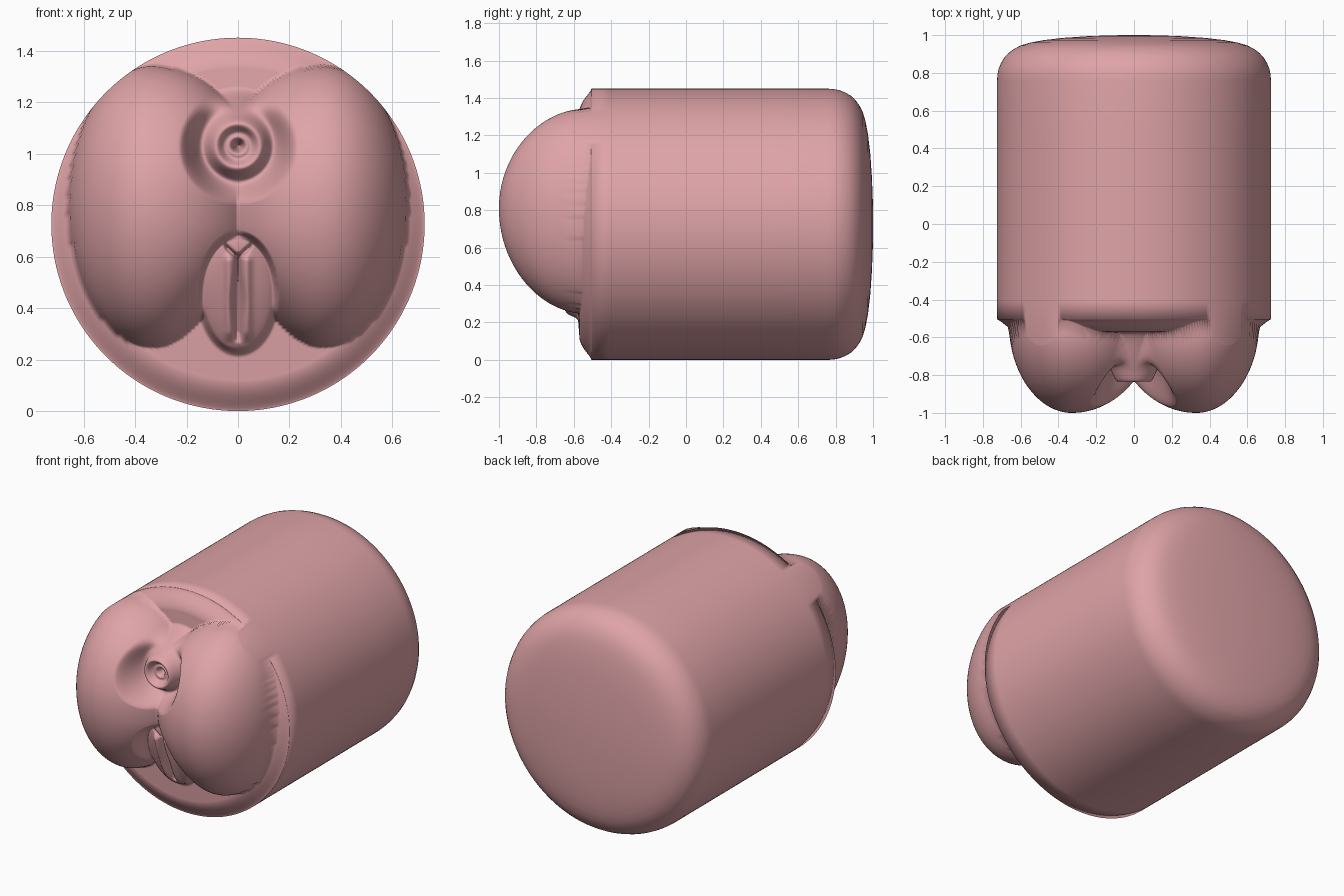
import bpy, bmesh, math

cube = bpy.data.objects.get("Cube")
if cube:
    bpy.data.objects.remove(cube, do_unlink=True)

SEGMENTS = 360
RADIUS = 0.725
CENTRE_Z = 0.725

skin = bpy.data.materials.new("soft_pink")
skin.use_nodes = True
colour = (0.74, 0.37, 0.39, 1)
skin.diffuse_color = colour
skin.node_tree.nodes["Principled BSDF"].inputs["Base Color"].default_value = colour


def step(a, b, v):
    t = min(1, max(0, (v - a) / (b - a)))
    return t * t * (3 - 2 * t)


def mix(a, b, t):
    return a + (b - a) * t


def soft_max(a, b, k):
    t = max(k - abs(a - b), 0) / k
    return max(a, b) + t * t * k / 4


def bump(v, width):
    return math.exp(-(v / width) ** 2)


# Rounded front rim of the cylinder
def base_depth(r):
    if r < 0.6:
        return 0.57 + 0.025 * (1 - (r / 0.6) ** 2)
    u = min(1, (r - 0.6) / (RADIUS - 0.6))
    return 0.43 + 0.14 * (1 - u * u) ** 0.7


# One of the two large rounded lobes; x is measured towards its own side
def lobe_depth(x, z):
    inner = mix(0.30, 0.43, step(0.25, 0.72, z))
    dx = (x - 0.33) / (0.33 if x > 0.33 else inner)
    dz = (z - 0.81) / (0.53 if z > 0.81 else 0.56)
    d2 = dx * dx + dz * dz
    return 0.56 + 0.44 * (1 - d2) ** 0.55 if d2 < 1 else 0.5


# Ringed dimple in the upper cleft
def ring_depth(q):
    h = 0.735 + 0.10 * bump(q - 0.085, 0.038)
    h += 0.05 * bump(q - 0.03, 0.02)
    return h - 0.10 * bump(q, 0.014)


# Oval mound with a slit and forked fold in the lower cleft
def mound_depth(x, z, e):
    h = mix(0.61, 0.79, (z - 0.23) / 0.45)
    h += 0.045 * math.sqrt(max(0, 1 - e * e))
    ends = step(0.26, 0.31, z) * (1 - step(0.58, 0.62, z))
    width = 0.009 + 0.010 * bump(z - 0.42, 0.09)
    h -= 0.075 * ends * bump(x, width)
    h += 0.018 * ends * bump(abs(x) - 0.035, 0.018)
    fork = z - 0.595 - 0.9 * abs(x)
    return h - 0.035 * bump(fork, 0.010) * (1 - step(0.04, 0.06, abs(x)))


def front_depth(x, z):
    h = base_depth(math.hypot(x, z - CENTRE_Z))
    lobes = soft_max(lobe_depth(x, z), lobe_depth(-x, z), 0.025)
    h = soft_max(h, lobes, 0.07)
    q = math.hypot(x, z - 1.03)
    h = mix(ring_depth(q), h, step(0.125, 0.23, q))
    e = math.hypot(x / 0.145, (z - 0.455) / 0.225)
    if e < 1.1:
        h = mix(mound_depth(x, z, e), h, step(0.93, 1.1, e))
    return h


# Rings from the front centre out to the rim, then along the side to the back
bm = bmesh.new()
rings = []


def add_ring(r, y=None):
    ring = []
    for i in range(SEGMENTS):
        a = 2 * math.pi * i / SEGMENTS
        x, z = r * math.cos(a), CENTRE_Z + r * math.sin(a)
        ring.append(bm.verts.new((x, -front_depth(x, z) if y is None else y, z)))
    rings.append(ring)


FINE = 140
for i in range(1, FINE + 1):
    add_ring(0.62 * i / FINE)
for i in range(1, 17):
    add_ring(mix(0.62, RADIUS, math.sin(math.pi / 2 * i / 16)))
for y in (-0.41, -0.1, 0.2, 0.5, 0.76):
    add_ring(RADIUS, y)
# Domed back with a rounded shoulder
back = [(0.723, 0.79), (0.717, 0.82), (0.705, 0.85), (0.688, 0.88), (0.665, 0.905),
        (0.635, 0.927), (0.6, 0.945), (0.55, 0.96), (0.48, 0.973), (0.38, 0.985),
        (0.25, 0.994), (0.12, 0.999)]
for r, y in back:
    add_ring(r, y)

for a, b in zip(rings, rings[1:]):
    for i in range(SEGMENTS):
        j = (i + 1) % SEGMENTS
        bm.faces.new((a[i], a[j], b[j], b[i]))
front_pole = bm.verts.new((0, -front_depth(0, CENTRE_Z), CENTRE_Z))
back_pole = bm.verts.new((0, 1, CENTRE_Z))
for i in range(SEGMENTS):
    j = (i + 1) % SEGMENTS
    bm.faces.new((front_pole, rings[0][j], rings[0][i]))
    bm.faces.new((back_pole, rings[-1][i], rings[-1][j]))
bmesh.ops.recalc_face_normals(bm, faces=bm.faces)
for face in bm.faces:
    face.smooth = True

mesh = bpy.data.meshes.new("sculpted_cylinder")
bm.to_mesh(mesh)
bm.free()
mesh.materials.append(skin)
body = bpy.data.objects.new("sculpted_cylinder", mesh)
bpy.context.collection.objects.link(body)
